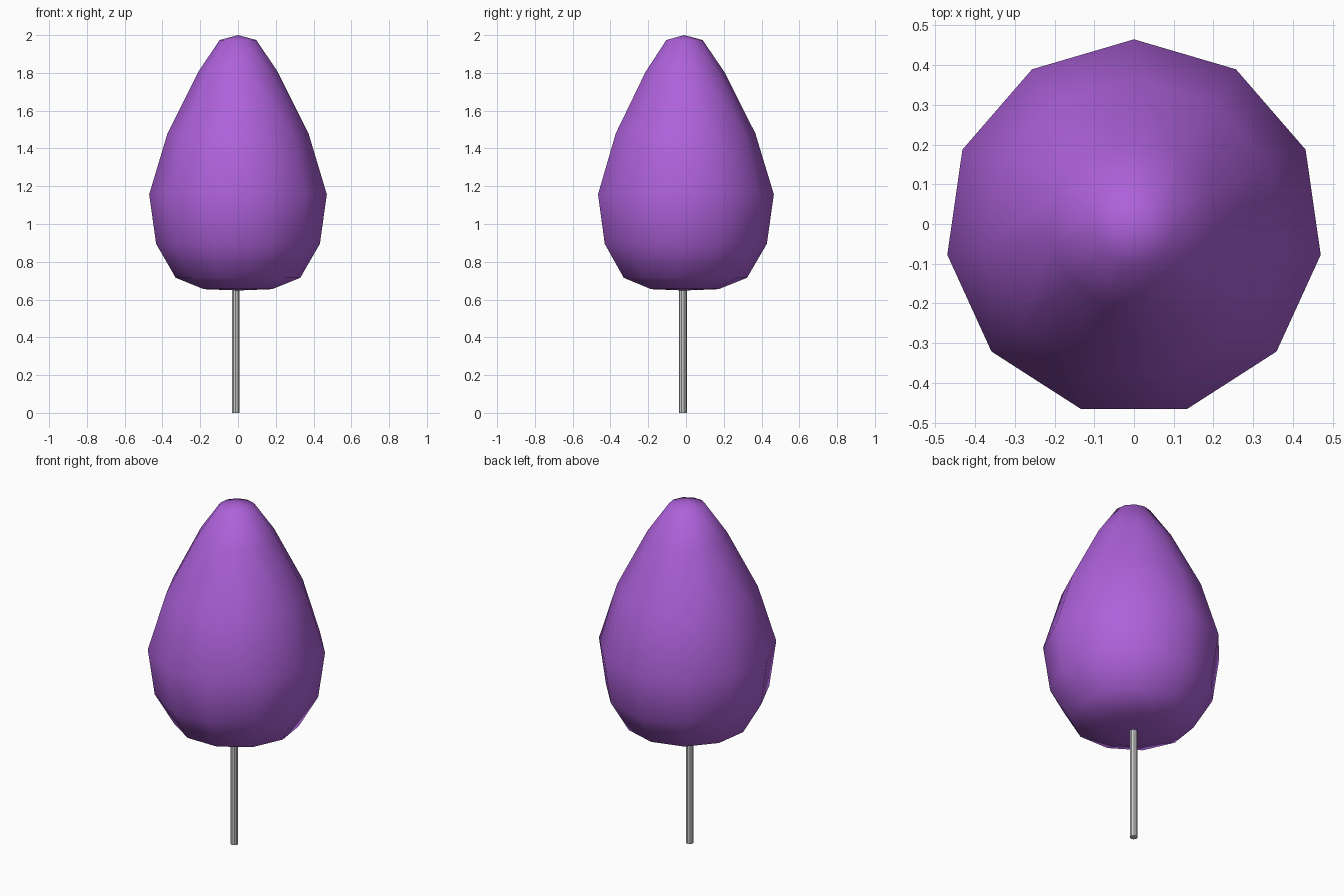
import bpy, bmesh, math

if "Cube" in bpy.data.objects:
    bpy.data.objects.remove(bpy.data.objects["Cube"])

CY = -0.01  # axis offset that centres the 11-sided crown

# Crown: 11-sided teardrop revolved from a (radius, z) profile
rings = [(0.182, 0.655), (0.333, 0.715), (0.438, 0.895), (0.475, 1.157),
         (0.377, 1.48), (0.213, 1.805), (0.098, 1.974)]
N = 11
bm = bmesh.new()
loops = []
for r, z in rings:
    loops.append([bm.verts.new((r * math.sin(2 * math.pi * i / N),
                                CY + r * math.cos(2 * math.pi * i / N), z))
                  for i in range(N)])
bottom = bm.verts.new((0, CY, 0.648))
top = bm.verts.new((0, CY, 2.0))
for i in range(N):
    j = (i + 1) % N
    for a, b in zip(loops, loops[1:]):
        bm.faces.new((a[i], a[j], b[j], b[i]))
    bm.faces.new((bottom, loops[0][j], loops[0][i]))
    bm.faces.new((top, loops[-1][i], loops[-1][j]))
bmesh.ops.recalc_face_normals(bm, faces=bm.faces)
for f in bm.faces:
    f.smooth = True
mesh = bpy.data.meshes.new("crown")
bm.to_mesh(mesh)
bm.free()
crown = bpy.data.objects.new("crown", mesh)
bpy.context.collection.objects.link(crown)
mat = bpy.data.materials.new("purple")
mat.diffuse_color = (0.42, 0.12, 0.70, 1)
mat.use_nodes = True
mat.node_tree.nodes["Principled BSDF"].inputs["Base Color"].default_value = mat.diffuse_color
mesh.materials.append(mat)

# Trunk: thin straight pole
bpy.ops.mesh.primitive_cylinder_add(vertices=10, radius=0.021, depth=0.68,
                                    location=(-0.012, -0.017, 0.34))
bpy.context.object.name = "trunk"
